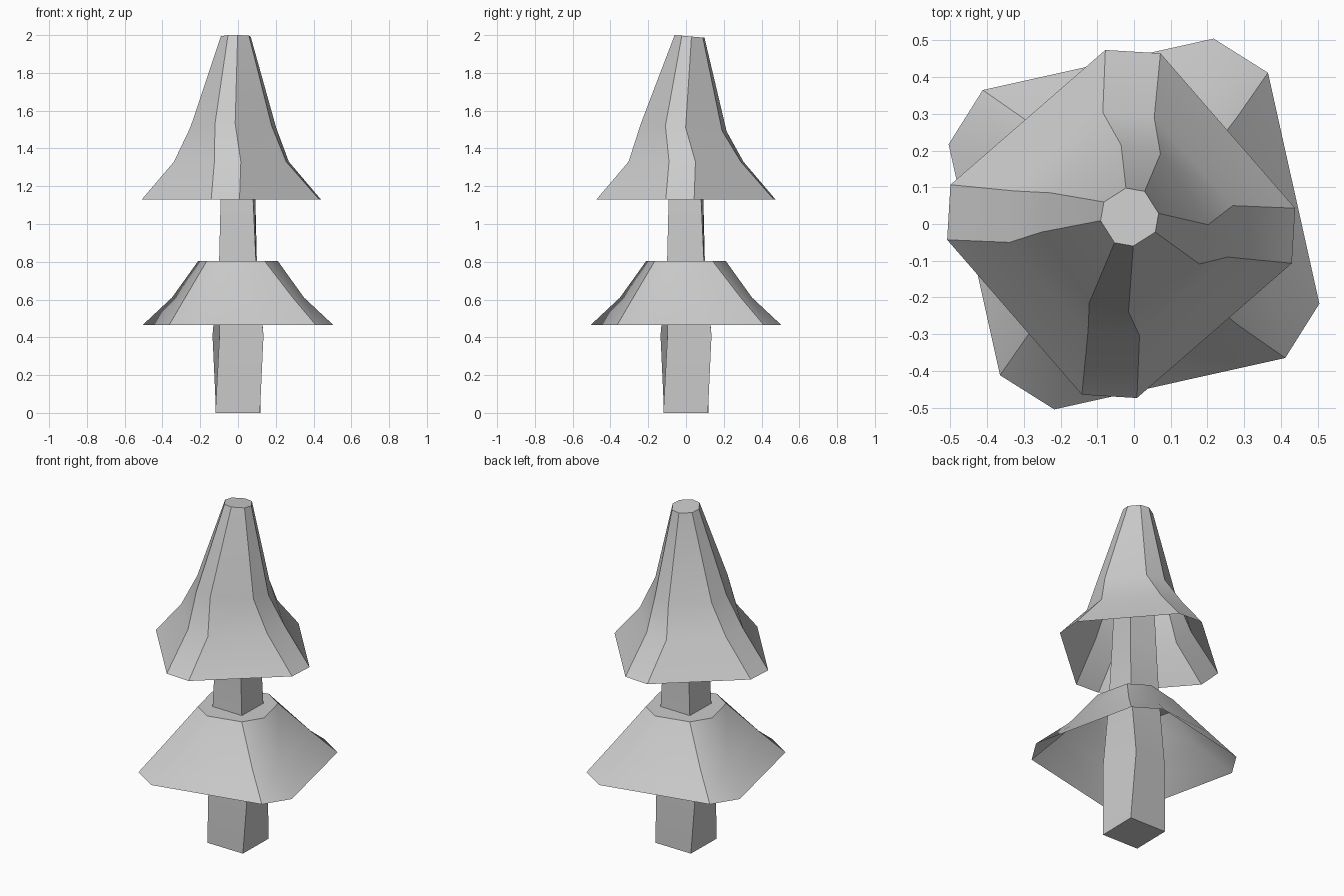
import bpy, bmesh
from math import radians

if "Cube" in bpy.data.objects:
    bpy.data.objects.remove(bpy.data.objects["Cube"])


def ring(bm, z, corners, centre=(0, 0), tilt=0):
    """Repeat the given corners in four quarter turns around a centre."""
    verts = []
    for turn in range(4):
        for x, y in corners:
            for _ in range(turn):
                x, y = -y, x
            px, py = x + centre[0], y + centre[1]
            verts.append(bm.verts.new((px, py, z + tilt * py)))
    return verts


def loft(name, levels, cap_bottom):
    """Skin a stack of rings, always closing the top."""
    bm = bmesh.new()
    rings = [ring(bm, *level) for level in levels]
    for low, high in zip(rings, rings[1:]):
        n = len(low)
        for i in range(n):
            j = (i + 1) % n
            bm.faces.new((low[i], low[j], high[j], high[i]))
    bm.faces.new(rings[-1])
    if cap_bottom:
        bm.faces.new(rings[0][::-1])
    mesh = bpy.data.meshes.new(name)
    bm.to_mesh(mesh)
    bm.free()
    obj = bpy.data.objects.new(name, mesh)
    bpy.context.collection.objects.link(obj)
    bpy.ops.object.select_all(action='DESELECT')
    obj.select_set(True)
    bpy.context.view_layer.objects.active = obj
    bpy.ops.object.shade_smooth_by_angle(angle=radians(30))
    return obj


# Square trunk, slightly twisted and tapering up into the crown
loft("trunk", [
    (0.0, [(-0.12, -0.116)]),
    (0.41, [(-0.098, -0.135)]),
    (0.80, [(-0.10, -0.095)]),
    (1.13, [(-0.092, -0.08)]),
    (1.40, [(-0.085, -0.07)]),
], True)

# Lower skirt of foliage, open underneath with a flat top
loft("lower_foliage", [
    (0.465, [(-0.365, -0.412), (-0.217, -0.505)]),
    (0.61, [(-0.28, -0.29), (-0.125, -0.35)]),
    (0.805, [(-0.165, -0.14), (-0.055, -0.21)]),
], False)

# Upper crown of foliage, leaning slightly, open underneath
loft("upper_foliage", [
    (1.13, [(0.107, 0.465), (-0.043, 0.474)], (-0.035, 0.0)),
    (1.33, [(0.09, 0.29), (-0.05, 0.304)], (-0.035, 0.0)),
    (1.51, [(0.097, 0.203), (-0.01, 0.227)], (-0.025, -0.012), -0.09),
    (1.995, [(0.041, 0.07), (-0.01, 0.079)], (-0.012, 0.019), -0.09),
], False)
